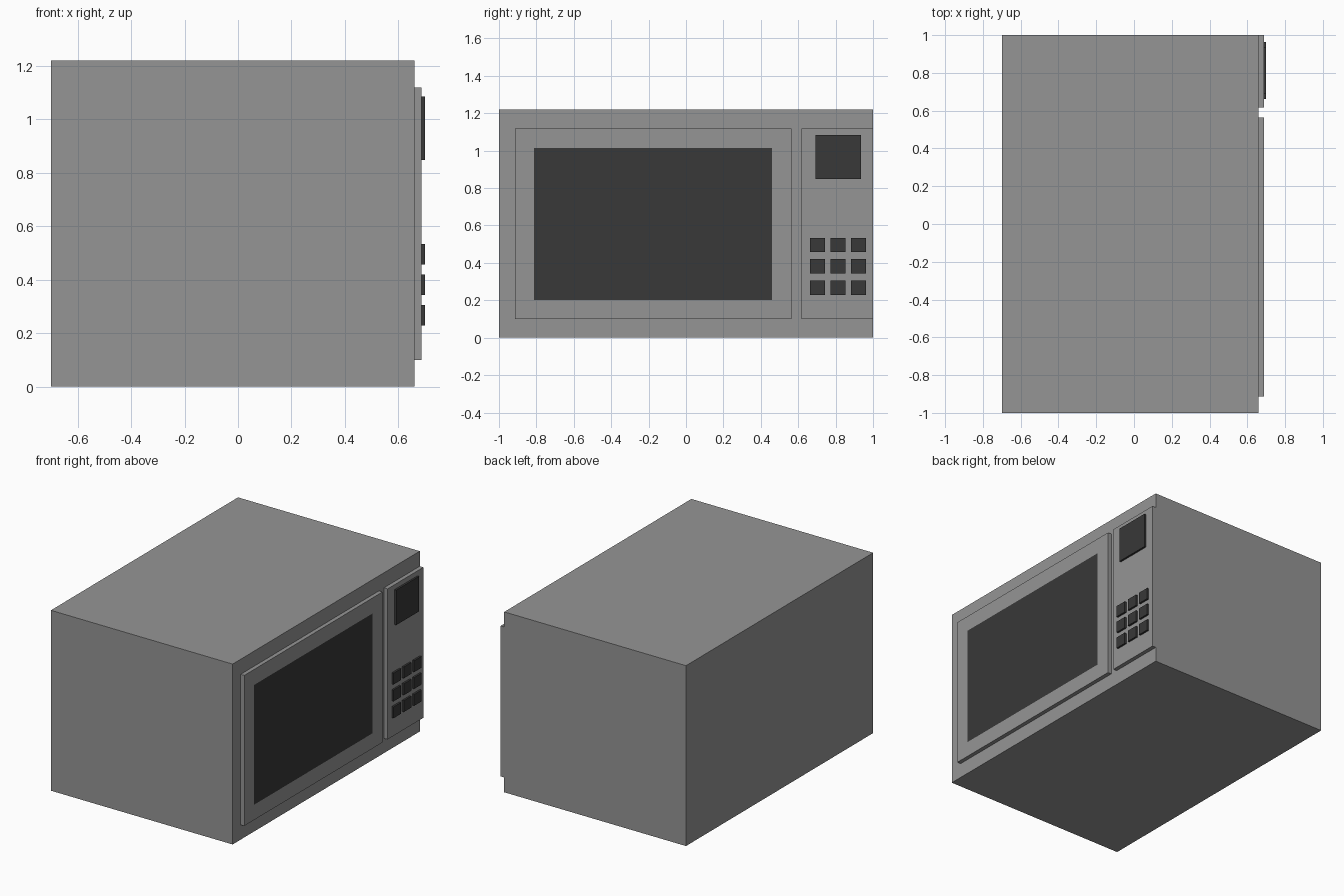
import bpy, bmesh

if "Cube" in bpy.data.objects:
    bpy.data.objects.remove(bpy.data.objects["Cube"])

dark = bpy.data.materials.new("dark_glass")
dark.diffuse_color = (0.04, 0.04, 0.04, 1)
dark.use_nodes = True
dark.node_tree.nodes["Principled BSDF"].inputs["Base Color"].default_value = dark.diffuse_color
grey = bpy.data.materials.new("grey_casing")
grey.diffuse_color = (0.3, 0.3, 0.3, 1)
grey.use_nodes = True
grey.node_tree.nodes["Principled BSDF"].inputs["Base Color"].default_value = grey.diffuse_color


def box(name, x, y, z, mat, window=None):
    """Box from (min, max) ranges; window = (y range, z range) of a flush pane on the +x face."""
    bm = bmesh.new()
    bmesh.ops.create_cube(bm, size=1)
    for v in bm.verts:
        v.co = [r[0] if c < 0 else r[1] for c, r in zip(v.co, (x, y, z))]
    if window:
        bm.normal_update()
        pane = max(bm.faces, key=lambda f: f.calc_center_median().x)
        bmesh.ops.inset_region(bm, faces=[pane], thickness=0.08)
        mid = pane.calc_center_median()
        for v in pane.verts:
            v.co.y = window[0][v.co.y > mid.y]
            v.co.z = window[1][v.co.z > mid.z]
        pane.material_index = 1
    mesh = bpy.data.meshes.new(name)
    bm.to_mesh(mesh)
    bm.free()
    mesh.materials.append(mat)
    if window:
        mesh.materials.append(dark)
    ob = bpy.data.objects.new(name, mesh)
    bpy.context.collection.objects.link(ob)
    return ob


BODY_X, FACE_X, KEY_X = 0.66, 0.687, 0.70

# Casing
box("casing", (-0.70, BODY_X), (-1, 1), (0, 1.22), grey)

# Door with flush dark window, and control panel
box("door", (BODY_X, FACE_X), (-0.914, 0.564), (0.10, 1.118), grey,
    window=((-0.812, 0.459), (0.203, 1.013)))
box("control_panel", (BODY_X, FACE_X), (0.617, 1.0), (0.10, 1.118), grey)

# Display and 3 x 3 keypad
box("display", (FACE_X, KEY_X), (0.692, 0.936), (0.848, 1.085), dark)
for row in range(3):
    for col in range(3):
        y, z = 0.663 + col * 0.11, 0.229 + row * 0.114
        box(f"key_{row}_{col}", (FACE_X, KEY_X), (y, y + 0.08), (z, z + 0.077), dark)
